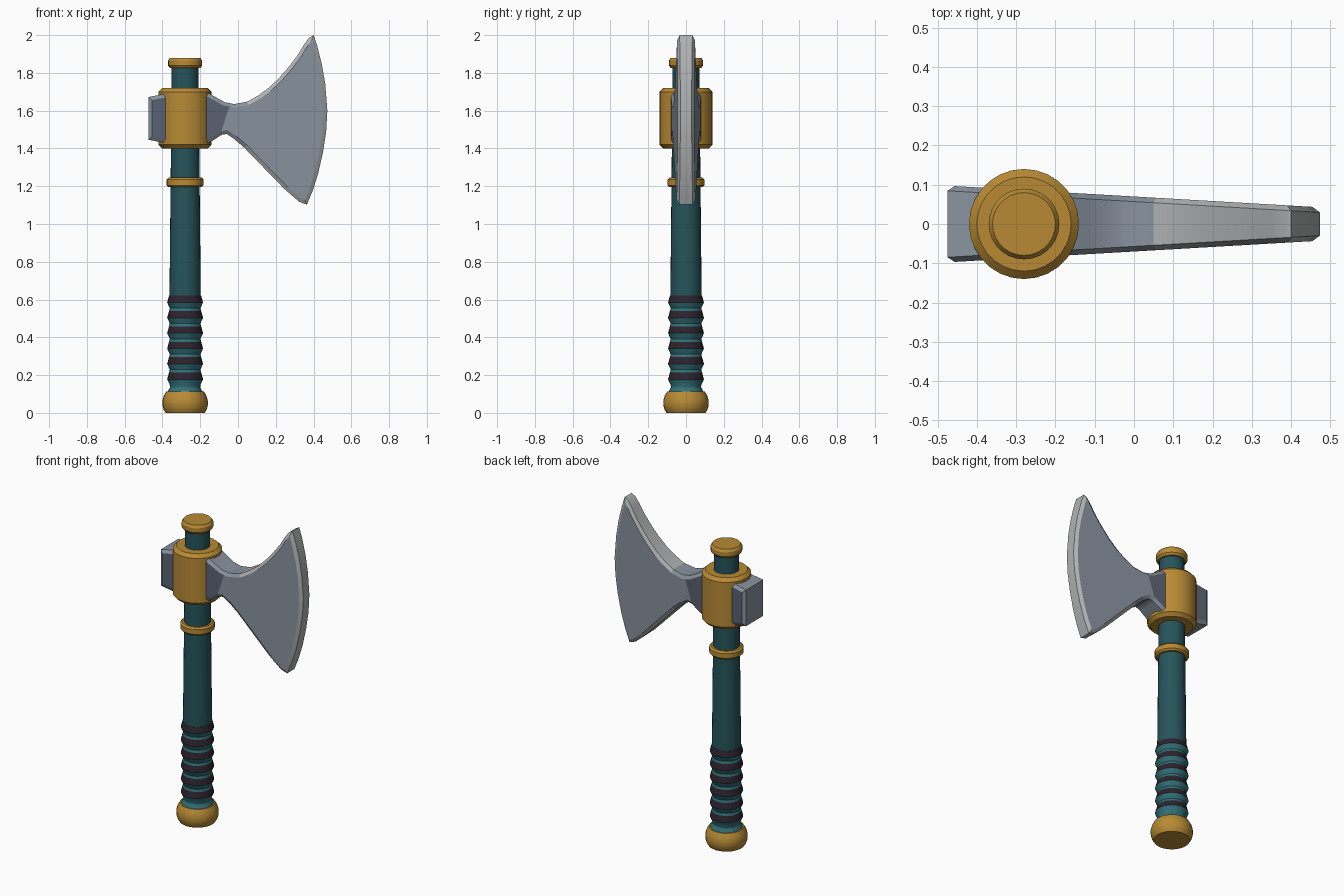
import bpy, bmesh, math
from mathutils import Vector

if "Cube" in bpy.data.objects:
    bpy.data.objects.remove(bpy.data.objects["Cube"])

AXIS_X = -0.28
SIDES = 28


def mat(name, r, g, b):
    m = bpy.data.materials.new(name)
    m.diffuse_color = (r, g, b, 1)
    m.use_nodes = True
    m.node_tree.nodes["Principled BSDF"].inputs["Base Color"].default_value = m.diffuse_color
    return m


GOLD = mat("gold", 0.48, 0.255, 0.036)
TEAL = mat("dark teal", 0.019, 0.088, 0.102)
GRIP = mat("grip teal", 0.032, 0.16, 0.185)
BAND = mat("dark plum", 0.026, 0.016, 0.027)
CHEEK = mat("dark steel", 0.105, 0.122, 0.168)
STEEL = mat("steel", 0.25, 0.29, 0.345)
BRIGHT = mat("bright steel", 0.43, 0.445, 0.45)


def finish(name, bm, mats, angle=30):
    bmesh.ops.recalc_face_normals(bm, faces=bm.faces)
    me = bpy.data.meshes.new(name)
    bm.to_mesh(me)
    bm.free()
    for m in mats:
        me.materials.append(m)
    ob = bpy.data.objects.new(name, me)
    bpy.context.collection.objects.link(ob)
    bpy.ops.object.select_all(action='DESELECT')
    ob.select_set(True)
    bpy.context.view_layer.objects.active = ob
    bpy.ops.object.shade_smooth_by_angle(angle=math.radians(angle))
    return ob


def lathe(name, profile, mats, rule=None):
    """Revolve (radius, z) points round the handle axis, capping both ends."""
    bm = bmesh.new()
    rings = []
    for r, z in profile:
        rings.append([bm.verts.new((AXIS_X + r * math.cos(2 * math.pi * i / SIDES),
                                    r * math.sin(2 * math.pi * i / SIDES), z))
                      for i in range(SIDES)])
    for k, (a, b) in enumerate(zip(rings, rings[1:])):
        for i in range(SIDES):
            j = (i + 1) % SIDES
            f = bm.faces.new((a[i], a[j], b[j], b[i]))
            f.material_index = rule(k) if rule else 0
    bm.faces.new(rings[0])
    bm.faces.new(rings[-1])
    return finish(name, bm, mats)


# Pommel, shaft and gold fittings
lathe("pommel", [(0.103, 0), (0.114, 0.018), (0.12, 0.04), (0.12, 0.065),
                 (0.113, 0.09), (0.1, 0.112)], [GOLD])
lathe("shaft", [(0.083, 0.6), (0.075, 1.4), (0.071, 1.85)], [TEAL])


def chamfered(name, r, z0, z1, c):
    lathe(name, [(r - c, z0), (r, z0 + c), (r, z1 - c), (r - c, z1)], [GOLD])


chamfered("collar", 0.098, 1.195, 1.245, 0.01)
chamfered("socket", 0.14, 1.4, 1.72, 0.02)
lathe("end_cap", [(0.08, 1.825), (0.09, 1.838), (0.09, 1.865), (0.08, 1.88)], [GOLD])

# Wrapped grip: a waist, a flare, then a dark sloping band, six times
profile = [(0.096, 0.105), (0.08, 0.135)]
dark = set()
for i in range(6):
    z = 0.178 + 0.0813 * i
    profile += [(0.081, z - 0.03), (0.095, z)]
    dark.add(len(profile) - 1)
    profile.append((0.085, z + 0.036))
lathe("grip", profile, [GRIP, BAND], lambda k: int(k in dark))

# Axe head outline (x, z), clockwise seen from the front
outline = [(-0.475, 1.672), (-0.38, 1.69), (-0.16, 1.695), (-0.115, 1.67), (-0.07, 1.645),
           (-0.02, 1.635), (0.05, 1.648), (0.11, 1.682), (0.167, 1.724), (0.22, 1.775),
           (0.27, 1.833), (0.315, 1.893), (0.35, 1.95), (0.375, 1.985), (0.4, 2.0),
           (0.42, 1.94), (0.445, 1.84), (0.462, 1.74), (0.473, 1.6), (0.467, 1.49),
           (0.45, 1.38), (0.425, 1.27), (0.395, 1.175), (0.365, 1.103),
           (0.325, 1.117), (0.246, 1.185), (0.14, 1.294), (0.034, 1.403), (-0.02, 1.45),
           (-0.06, 1.477), (-0.087, 1.472), (-0.12, 1.45), (-0.16, 1.426),
           (-0.38, 1.428), (-0.475, 1.446)]


def inset(points, d):
    result = []
    n = len(points)
    for i in range(n):
        p, q, s = (Vector(points[(i + k) % n]) for k in (-1, 0, 1))
        a, b = (q - p).normalized(), (s - q).normalized()
        na, nb = Vector((a.y, -a.x)), Vector((b.y, -b.x))
        m = (na + nb).normalized()
        result.append(q + m * d / max(m.dot(na), 0.6))
    return result


def half_width(x):
    return 0.07 - 0.058 * x


# Axe head: tapered plate with a chamfered rim on both sides
bm = bmesh.new()
inner = inset(outline, 0.019)
loops = [
    [bm.verts.new((x, -half_width(x), z)) for x, z in inner],
    [bm.verts.new((x, -half_width(x) + 0.013, z)) for x, z in outline],
    [bm.verts.new((x, half_width(x) - 0.013, z)) for x, z in outline],
    [bm.verts.new((x, half_width(x), z)) for x, z in inner],
]
for a, b in zip(loops, loops[1:]):
    for i in range(len(a)):
        j = (i + 1) % len(a)
        bm.faces.new((a[i], a[j], b[j], b[i]))
bm.faces.new(loops[0])
bm.faces.new(loops[-1])

# Split the flat sides into dark cheek and blade along a slanted line
split_at, split_dir = Vector((-0.07, 0, 1.547)), Vector((0.146, 0, -0.048))
bmesh.ops.bisect_plane(bm, geom=bm.verts[:] + bm.edges[:] + bm.faces[:],
                       plane_co=split_at, plane_no=split_dir)
bm.normal_update()
for f in bm.faces:
    c = f.calc_center_median()
    if abs(f.normal.y) > 0.97:
        f.material_index = 0 if (c - split_at).dot(split_dir) < 0 else 1
    else:
        f.material_index = 2 if c.x > 0.05 else 1
finish("axe_head", bm, [CHEEK, STEEL, BRIGHT], 25)
